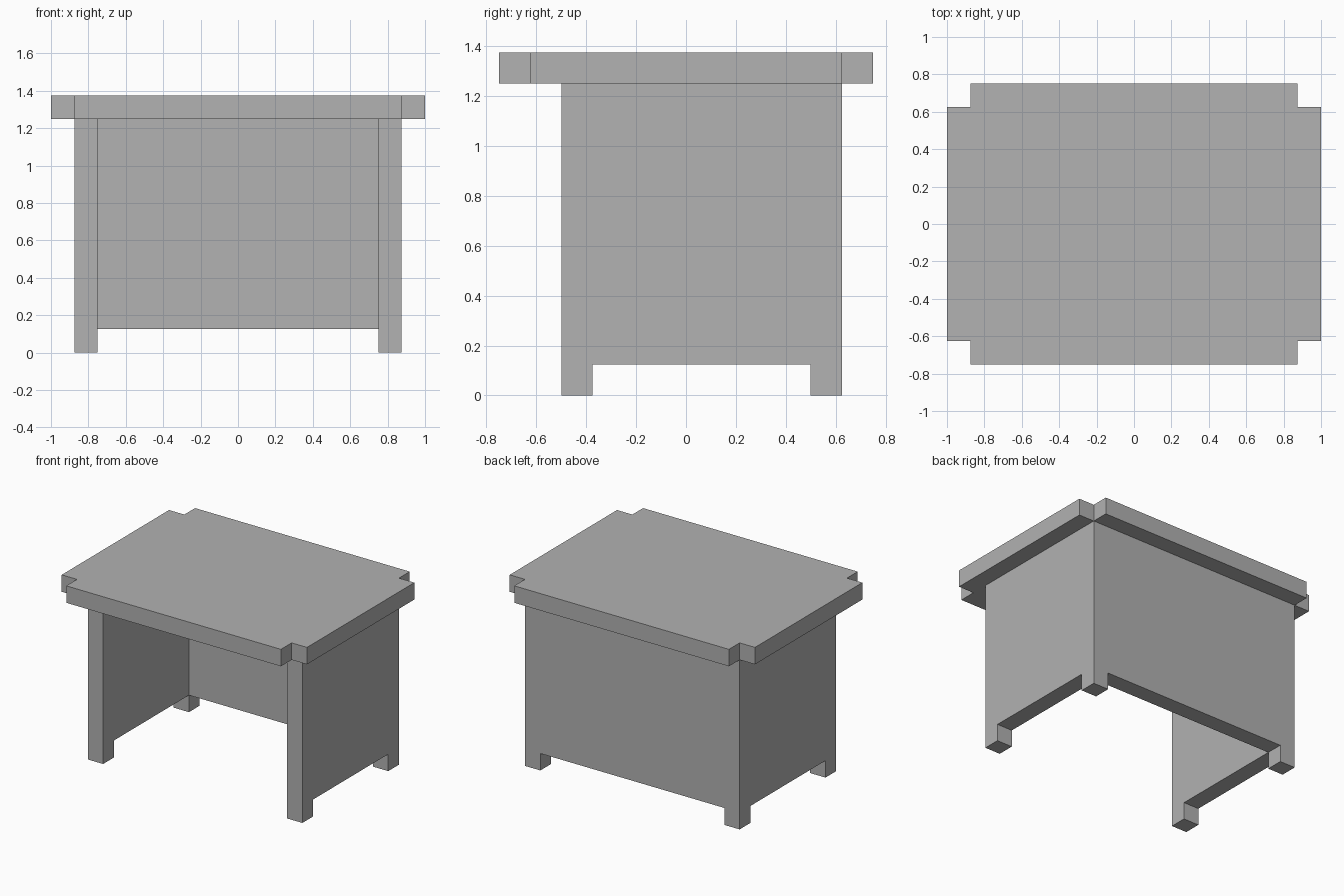
import bpy
import bmesh

if "Cube" in bpy.data.objects:
    bpy.data.objects.remove(bpy.data.objects["Cube"], do_unlink=True)

GREY = (0.445, 0.445, 0.445, 1)
T = 0.125          # thickness of every board, also leg width and notch size
TOP_Z = 1.25       # underside of the table top

grey = bpy.data.materials.new("plain grey")
grey.use_nodes = True
grey.diffuse_color = GREY
grey.node_tree.nodes["Principled BSDF"].inputs["Base Color"].default_value = GREY


def prism(name, outline, z0, z1):
    """Extrude a plan outline (x, y) from z0 up to z1."""
    bm = bmesh.new()
    face = bm.faces.new([bm.verts.new((x, y, z0)) for x, y in outline])
    up = bmesh.ops.extrude_face_region(bm, geom=[face])["geom"]
    for v in up:
        if isinstance(v, bmesh.types.BMVert):
            v.co.z = z1
    bmesh.ops.recalc_face_normals(bm, faces=bm.faces[:])
    mesh = bpy.data.meshes.new(name)
    bm.to_mesh(mesh)
    bm.free()
    mesh.materials.append(grey)
    obj = bpy.data.objects.new(name, mesh)
    bpy.context.collection.objects.link(obj)
    return obj


def rect(x, y0, y1):
    return [(-x, y0), (x, y0), (x, y1), (-x, y1)]


def cut(obj, cutter):
    """Subtract the cutter from obj, then discard it."""
    cutter.hide_render = True
    mod = obj.modifiers.new("cut", "BOOLEAN")
    mod.operation, mod.solver, mod.object = "DIFFERENCE", "EXACT", cutter
    bpy.context.view_layer.objects.active = obj
    bpy.ops.object.modifier_apply(modifier=mod.name)
    bpy.data.objects.remove(cutter, do_unlink=True)


# Table top: rectangle with a square notch at each corner
X, Y = 1.0, 0.75
half = [(X, -Y + T), (X, Y - T), (X - T, Y - T), (X - T, Y)]
half = [(X - T, -Y), (X - T, -Y + T)] + half
prism("table_top", half + [(-x, y) for x, y in reversed(half)], TOP_Z, TOP_Z + T)

# Side and back panels: U-shaped plan, open at the front
FRONT, BACK = -0.5, 0.625
wing = [(X - 2 * T, BACK - T), (X - 2 * T, FRONT), (X - T, FRONT), (X - T, BACK)]
panels = prism("side_and_back_panels",
               wing + [(-x, y) for x, y in reversed(wing)], 0, TOP_Z)

# Gaps under the panels that leave four short square legs
cut(panels, prism("side_gap", rect(X, FRONT + T, BACK - T), -T, T))
cut(panels, prism("back_gap", rect(X - 2 * T, BACK - 2 * T, BACK + T), -T, T))
